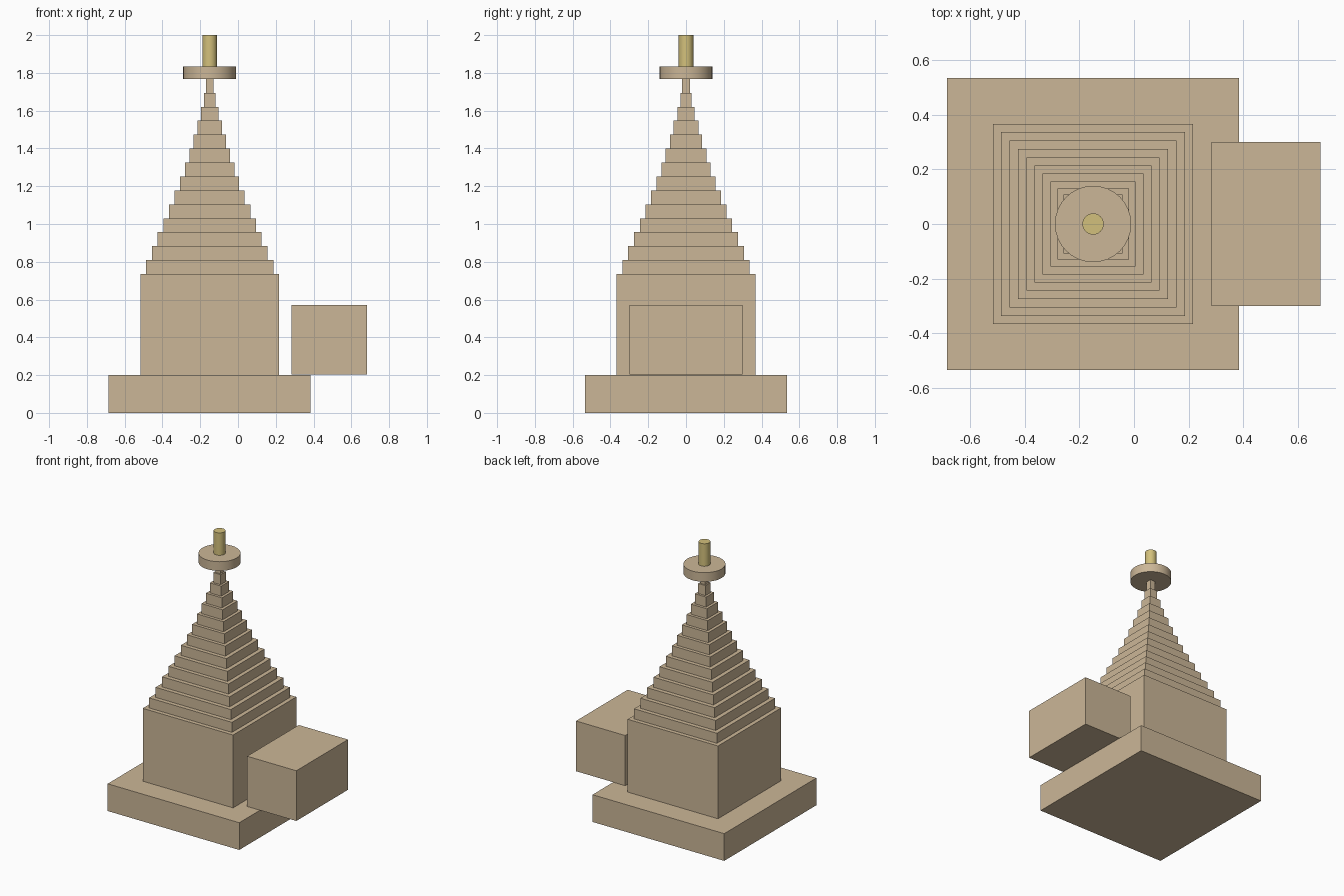
import bpy

if "Cube" in bpy.data.objects:
    bpy.data.objects.remove(bpy.data.objects["Cube"])

CX = -0.15  # tower axis


def material(name, rgb):
    m = bpy.data.materials.new(name)
    m.diffuse_color = (*rgb, 1.0)
    m.use_nodes = True
    m.node_tree.nodes["Principled BSDF"].inputs["Base Color"].default_value = m.diffuse_color
    return m


stone = material("sandstone", (0.60, 0.47, 0.31))
gold = material("gilding", (0.65, 0.53, 0.20))


def box(name, x, half_x, half_y, z0, z1):
    bpy.ops.mesh.primitive_cube_add(size=2, location=(x, 0, (z0 + z1) / 2))
    o = bpy.context.object
    o.name = name
    o.scale = (half_x, half_y, (z1 - z0) / 2)
    bpy.ops.object.transform_apply(location=False, rotation=False, scale=True)
    o.data.materials.append(stone)
    return o


def disc(name, radius, z0, z1, mat, sides):
    bpy.ops.mesh.primitive_cylinder_add(vertices=sides, radius=radius, depth=z1 - z0,
                                        location=(CX, 0, (z0 + z1) / 2))
    o = bpy.context.object
    o.name = name
    o.data.materials.append(mat)
    bpy.ops.object.shade_smooth_by_angle()
    return o


# Plinth, main chamber and entrance hall
box("plinth", CX, 0.535, 0.535, 0.0, 0.2)
box("chamber", CX, 0.367, 0.367, 0.2, 0.735)
box("entrance_hall", 0.484, 0.2, 0.3, 0.203, 0.572)

# Stepped spire
half_widths = [0.337, 0.306, 0.275, 0.244, 0.215, 0.185, 0.156,
               0.131, 0.108, 0.086, 0.065, 0.046, 0.030, 0.020]
step = (1.768 - 0.735) / len(half_widths)
for i, h in enumerate(half_widths):
    z = 0.735 + i * step
    box(f"spire_tier_{i + 1}", CX, h, h, z, z + step)

# Crowning stone disc and gilded finial
disc("crown_disc", 0.14, 1.768, 1.835, stone, 32)
disc("finial", 0.039, 1.835, 2.0, gold, 24)
